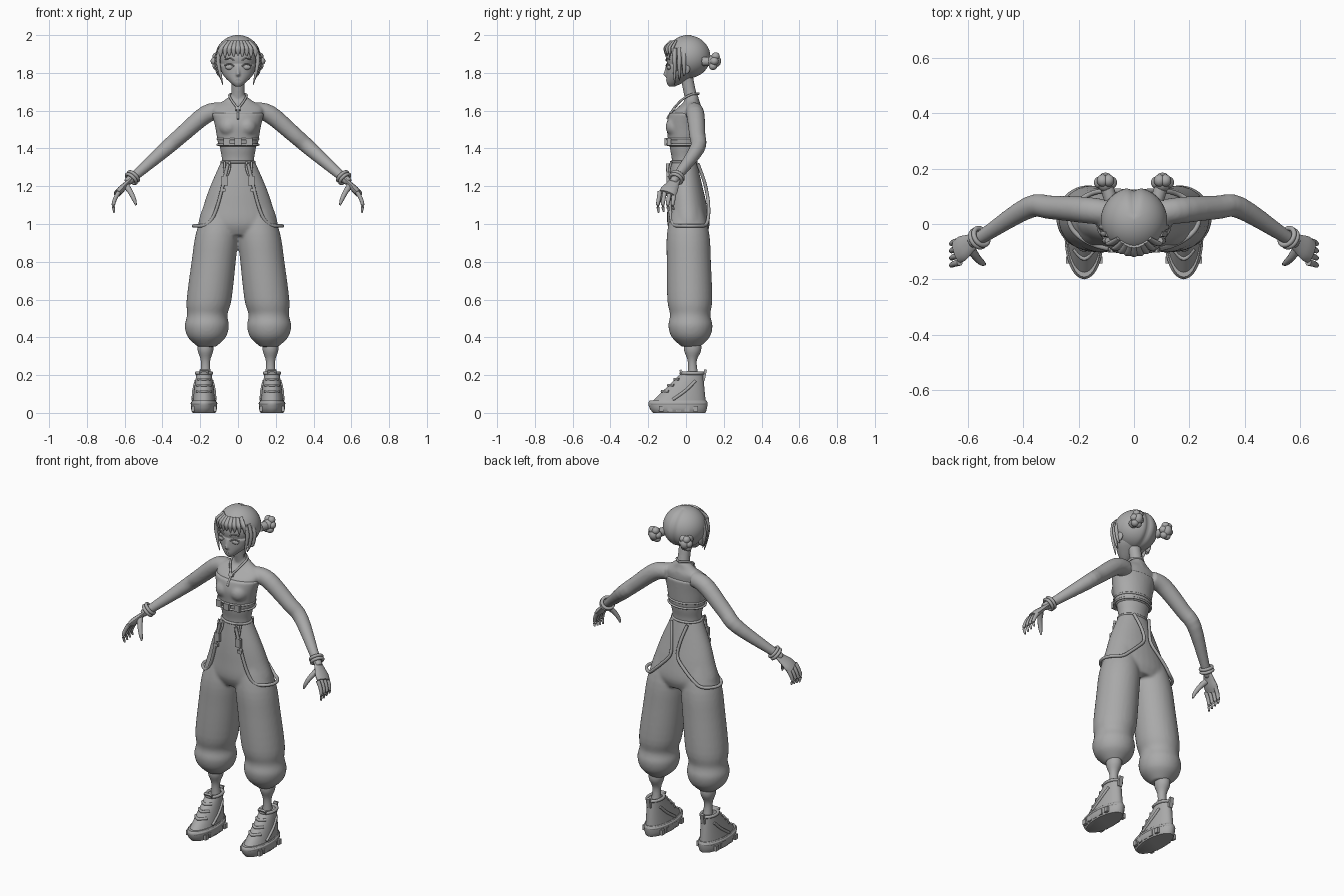
import bpy, bmesh, math
from math import sin, cos, tau, radians
from mathutils import Vector, Matrix

if "Cube" in bpy.data.objects:
    bpy.data.objects.remove(bpy.data.objects["Cube"])

UP = Vector((0, 0, 1))
SIDES = (-1, 1)
GREY = (.4, .4, .4, 1)
grey = bpy.data.materials.new("plain_grey")
grey.use_nodes = True
grey.diffuse_color = GREY
grey.node_tree.nodes["Principled BSDF"].inputs["Base Color"].default_value = GREY


def spline(stations, closed, steps=4):
    """Smooth interpolation through stations of any number of values."""
    vecs = [Vector(s) for s in stations]
    count, out = len(vecs), []
    for i in range(count if closed else count - 1):
        ids = [i - 1, i, i + 1, i + 2]
        before, start, end, after = (vecs[k % count if closed else min(max(k, 0), count - 1)] for k in ids)
        for s in range(steps):
            t = s / steps
            leave, arrive = (end - before) / 2, (after - start) / 2
            rise = t * t * (3 - 2 * t)
            out.append(start.lerp(end, rise) + leave * t * (1 - t) ** 2 - arrive * t * t * (1 - t))
    return out if closed else out + [vecs[-1]]


def skin(bm, rings, closed=False):
    """Join rings of vertices with quads, capping open ends."""
    rings = [[bm.verts.new(p) for p in ring] for ring in rings]
    for i, ring in enumerate(rings if closed else rings[:-1]):
        following = rings[(i + 1) % len(rings)]
        for k in range(len(ring)):
            j = (k + 1) % len(ring)
            bm.faces.new((ring[k], ring[j], following[j], following[k]))
    if not closed:
        bm.faces.new(rings[0])
        bm.faces.new(rings[-1])


def ellipse(centre, u, v, sides):
    centre, u, v = Vector(centre), Vector(u), Vector(v)
    return [centre + u * cos(tau * k / sides) + v * sin(tau * k / sides) for k in range(sides)]


def column(bm, rows, x=0, sides=32):
    """Upright loft through rows of (height, depth, half width, half depth)."""
    skin(bm, [ellipse((x, y, z), (rx, 0, 0), (0, ry, 0), sides) for z, y, rx, ry in spline(rows, False)])


def tube(bm, points, radii, ref=UP, flat=1, sides=12, closed=False):
    """Round or flattened tube along points; radii is one value or a list."""
    if not isinstance(radii, (list, tuple)):
        radii = [radii] * len(points)
    path = spline([(*p, r) for p, r in zip(points, radii)], closed)
    spots, rings = [s.to_3d() if len(s) == 3 else Vector(s[:3]) for s in path], []
    for i, spot in enumerate(spots):
        ahead = spots[(i + 1) % len(spots)] if closed else spots[min(i + 1, len(spots) - 1)]
        behind = spots[i - 1] if closed else spots[max(i - 1, 0)]
        along = (ahead - behind).normalized()
        u = Vector(ref)
        u = (u - along * u.dot(along)).normalized()
        r = path[i][3]
        rings.append(ellipse(spot, u * r, along.cross(u) * r * flat, sides))
    skin(bm, rings, closed)


def band(bm, centre, u, v, r):
    tube(bm, ellipse(centre, u, v, 16), r, Vector(u).cross(Vector(v)), closed=True)


def ball(bm, loc, size, detail=12):
    m = Matrix.Translation(loc) @ Matrix.Diagonal((*size, 1))
    bmesh.ops.create_uvsphere(bm, u_segments=detail * 2, v_segments=detail, radius=1, matrix=m)


def box(bm, loc, size, tilt=0):
    m = Matrix.Translation(loc) @ Matrix.Rotation(tilt, 4, "X") @ Matrix.Diagonal((*size, 1))
    bmesh.ops.create_cube(bm, size=1, matrix=m)


def mirror(bm):
    copied = bmesh.ops.duplicate(bm, geom=bm.verts[:] + bm.edges[:] + bm.faces[:])["geom"]
    for item in copied:
        if isinstance(item, bmesh.types.BMVert):
            item.co.x *= -1


def finish(bm, name, both=False, voxel=None):
    """Turn the mesh into an object, optionally mirrored or blended into one skin."""
    if both:
        mirror(bm)
    bmesh.ops.recalc_face_normals(bm, faces=bm.faces[:])
    mesh = bpy.data.meshes.new(name)
    bm.to_mesh(mesh)
    bm.free()
    mesh.materials.append(grey)
    part = bpy.data.objects.new(name, mesh)
    bpy.context.collection.objects.link(part)
    bpy.ops.object.select_all(action="DESELECT")
    part.select_set(True)
    bpy.context.view_layer.objects.active = part
    bpy.ops.object.shade_smooth_by_angle(angle=radians(50))
    if voxel:
        blend = part.modifiers.new("blend", "REMESH")
        blend.mode, blend.voxel_size, blend.use_smooth_shade = "VOXEL", voxel, True
        soften = part.modifiers.new("soften", "SMOOTH")
        soften.factor, soften.iterations = .5, 6
    return part


# Torso, neck and arms blended into one skin
ribs = [(1.4, -.01, .095, .075), (1.46, -.01, .105, .08), (1.52, -.01, .116, .085), (1.58, 0, .132, .08)]
bm = bmesh.new()
tube(bm, [(.09, .04, 1.6), (.17, .05, 1.58), (.3, .06, 1.47), (.38, .06, 1.4), (.54, -.04, 1.26), (.59, -.07, 1.22)],
     [.045, .048, .043, .04, .026, .022], sides=20)
mirror(bm)
column(bm, [(1.3, -.01, .085, .065), (1.35, -.01, .086, .066), *ribs,
            (1.62, .02, .13, .06), (1.65, .03, .08, .04), (1.68, .03, .04, .035)])
column(bm, [(1.63, .04, .04, .04), (1.7, .02, .035, .034), (1.8, 0, .036, .034)])
finish(bm, "torso_and_arms", voxel=.007)

# Hands with curled fingers and thumb
bm = bmesh.new()
wrist = Vector((.56, -.05, 1.245))
knuckles = Vector((.64, -.1, 1.16))
tube(bm, [wrist, wrist.lerp(knuckles, .4), wrist.lerp(knuckles, .75), knuckles], [.023, .034, .046, .044],
     (0, 1, 0), .42)
for finger in range(4):
    root = knuckles + Vector((-.01, finger * .026 - .039, .01))
    tube(bm, [root, root + Vector((.02, -.005, -.035)), root + Vector((.03, -.01, -.07)),
              root + Vector((.025, -.005, -.11 + .005 * finger))], [.012, .011, .009, .005])
tube(bm, [(.59, -.09, 1.2), (.57, -.12, 1.17), (.55, -.14, 1.13), (.54, -.145, 1.1)], [.017, .014, .011, .005])
finish(bm, "hands", both=True)

# Wrist bangles
bm = bmesh.new()
axis = (knuckles - wrist).normalized()
across = axis.cross(UP).normalized()
for slide in (-.01, .008):
    band(bm, wrist + axis * slide, across * .033, axis.cross(across) * .033, .009)
finish(bm, "bangles", both=True)

# Strapless top, a little wider than the ribs
bm = bmesh.new()
ball(bm, (.046, -.05, 1.515), (.056, .058, .056))
mirror(bm)
ease = .008
column(bm, [(z + ease, y, rx + ease, ry + ease) for z, y, rx, ry in ribs])
finish(bm, "strapless_top", voxel=.007)

# Chest belt with buckles
bm = bmesh.new()
for z in (1.42, 1.45):
    band(bm, (0, -.012, z), (.108, 0, 0), (0, .088, 0), .006)
for x, y in ((-.06, -.09), (0, -.105), (.06, -.09)):
    box(bm, (x, y, 1.435), (.035, .02, .04))
finish(bm, "chest_belt")

# Halter strap meeting at the chest
bm = bmesh.new()
tube(bm, [(0, .068, 1.69), (.044, .025, 1.685), (.034, -.025, 1.655), (0, -.065, 1.61)], .006)
mirror(bm)
tube(bm, [(0, -.06, 1.615), (0, -.08, 1.59), (0, -.1, 1.555)], .006)
box(bm, (0, -.065, 1.61), (.026, .014, .018), -.6)
finish(bm, "halter_strap")

# Baggy trousers: hips blended with two gathered legs
bm = bmesh.new()
leg = []
for z, r in ((1.1, .08), (.95, .112), (.8, .117), (.6, .119), (.52, .107), (.46, .117), (.4, .1), (.35, .048)):
    leg.append(ellipse((.165 - .12 * max(z - .5, 0) ** 1.0, .035 - .025 * z, z), (r, 0, 0), (0, r, 0), 32))
skin(bm, [[Vector(p) for p in ring] for ring in zip(*[spline(line, False) for line in zip(*leg)])])
mirror(bm)
column(bm, [(1.335, -.012, .088, .068), (1.2, -.003, .147, .09), (1.1, .006, .182, .104),
            (1, .013, .21, .112), (.94, .017, .18, .09)])
finish(bm, "baggy_trousers", voxel=.008)
bm = bmesh.new()
band(bm, (0, -.012, 1.328), (.087, 0, 0), (0, .067, 0), .007)
finish(bm, "waistband")

# Hanging braces: low round each hip, climbing steeply at front and back
bm = bmesh.new()
path = []
for step in range(-14, 15):
    turn = radians(step * 5.5)
    height = .45 * sin(turn) ** 12 if step else 0
    behind = max(sin(turn), 0)
    path.append((.235 * cos(turn) - .08 * behind * sin(height * 9.5) ** 2,
                 .02 + .12 * sin(turn) - .7 * behind * height ** 2, .99 + height))
tube(bm, path, .009, (.3, .2, .9))
box(bm, (.07, -.094, 1.23), (.034, .018, .05))
box(bm, (.08, -.094, 1.18), (.028, .018, .018))
for x in (.045, .072):
    tube(bm, [(x, -.078, 1.33), (x, -.087, 1.29), (.065, -.092, 1.24)], .006)
finish(bm, "hanging_braces", both=True)

# Shins and socks
bm = bmesh.new()
column(bm, [(.38, .035, .04, .043), (.33, .035, .041, .045), (.27, .033, .024, .023), (.18, .038, .03, .032)], .172)
finish(bm, "shins", both=True)

# Chunky trainers: a long sole, and an upper whose front slopes back
foot = .18
bm = bmesh.new()
column(bm, [(0, -.035, .06, .138), (.02, -.04, .068, .15), (.05, -.043, .068, .157), (.065, -.042, .062, .15)], foot)
finish(bm, "shoe_soles", both=True)
bm = bmesh.new()
upper = []
for step in range(6):
    t = step / 5
    toe, heel = -.19 + .165 * t, .105 - .015 * t
    upper.append((.05 + .16 * t, (toe + heel) / 2, .062 - .022 * t, (heel - toe) / 2))
column(bm, upper, foot)
finish(bm, "shoe_uppers", both=True)
bm = bmesh.new()
for z, y, rx, ry in (upper[0], upper[-1]):
    band(bm, (foot, y, z), (rx, 0, 0), (0, ry, 0), .009)
for z, y, rx, ry in upper[2:-1]:
    tube(bm, [(foot + side * rx * .7, y - ry * lean, z) for side, lean in ((-1, .7), (0, 1.02), (1, .7))], .008)
box(bm, (foot, -.022, .212), (.05, .012, .035), .5)
box(bm, (foot, .098, .2), (.024, .014, .06), -.2)
for side in SIDES:
    tube(bm, [(foot + side * .058, -.07, .07), (foot + side * .054, 0, .12), (foot + side * .042, .05, .17)], .008)
    for k in range(5):
        box(bm, (foot + side * .058, .045 * k - .13, .022), (.016, .026, .03))
finish(bm, "laces_and_trims", both=True)

# Head: skull, tapering jaw and nose blended together
bm = bmesh.new()
ball(bm, (0, 0, 1.88), (.1, .105, .1), 20)
column(bm, [(1.727, -.075, .014, .016), (1.75, -.058, .043, .045), (1.79, -.028, .08, .077), (1.84, -.008, .098, .097)])
ball(bm, (0, -.108, 1.792), (.011, .014, .01))
tube(bm, [(0, -.1, 1.84), (0, -.11, 1.79)], [.006, .01])
finish(bm, "head", voxel=.005)

# Eyes, lids, brows, ears and lips
bm = bmesh.new()
ball(bm, (.044, -.089, 1.83), (.024, .013, .014))
ball(bm, (.1, 0, 1.825), (.012, .022, .032))
for lift in (0, .03):
    tube(bm, [(.02, -.104, 1.835 + lift), (.042, -.102, 1.847 + lift), (.07, -.087, 1.84 + lift)], .0035)
for z in (1.759, 1.767):
    ball(bm, (0, -.095, z), (.02, .01, .0045))
finish(bm, "face_details", both=True)

# Hair cap, open over the face and notched along the back parting
bm = bmesh.new()
ball(bm, (0, .012, 1.885), (.12, .12, .115), 28)
for v in bm.verts:
    if v.co.y > .03:
        v.co.y -= .5 * max(.025 - abs(v.co.x), 0)
centres = {f: f.calc_center_median() for f in bm.faces}
face_gap = [f for f, c in centres.items() if c.z < 1.905 and c.y < -.025]
bmesh.ops.delete(bm, geom=face_gap, context="FACES")
finish(bm, "hair_cap").modifiers.new("thickness", "SOLIDIFY").thickness = .01

# Fringe and side locks
bm = bmesh.new()
for k in range(-4, 5):
    x = .023 * k
    y = .012 - .121 * cos(x * 9)
    tube(bm, [(x * .6, y * .75, 1.968), (x * .9, y, 1.935), (x, y, 1.912), (x, y, 1.893 - .01 * abs(x * 9) - .008 * (k % 2))],
         [.01, .014, .012, .002], (1, 0, 0), .6)
finish(bm, "fringe")
bm = bmesh.new()
for k in range(3):
    y = .025 * k - .06
    tube(bm, [(.093, y, 1.93), (.105 + .006 * k, y, 1.87), (.095 + .006 * k, y, 1.8), (.08 + .006 * k, y, 1.735 + .025 * k)],
         [.012, .011, .008, .002], (1, 0, 0))
finish(bm, "side_locks", both=True)

# Twisted hair buns
bm = bmesh.new()
bun = Vector((.103, .15, 1.862))
ball(bm, bun, (.03, .036, .034))
for lump in ellipse(bun, (.021, 0, 0), (0, .008, .03), 6):
    ball(bm, lump, (.021, .022, .021))
tube(bm, [(.085, .09, 1.86), bun], .024)
finish(bm, "hair_buns", both=True)
